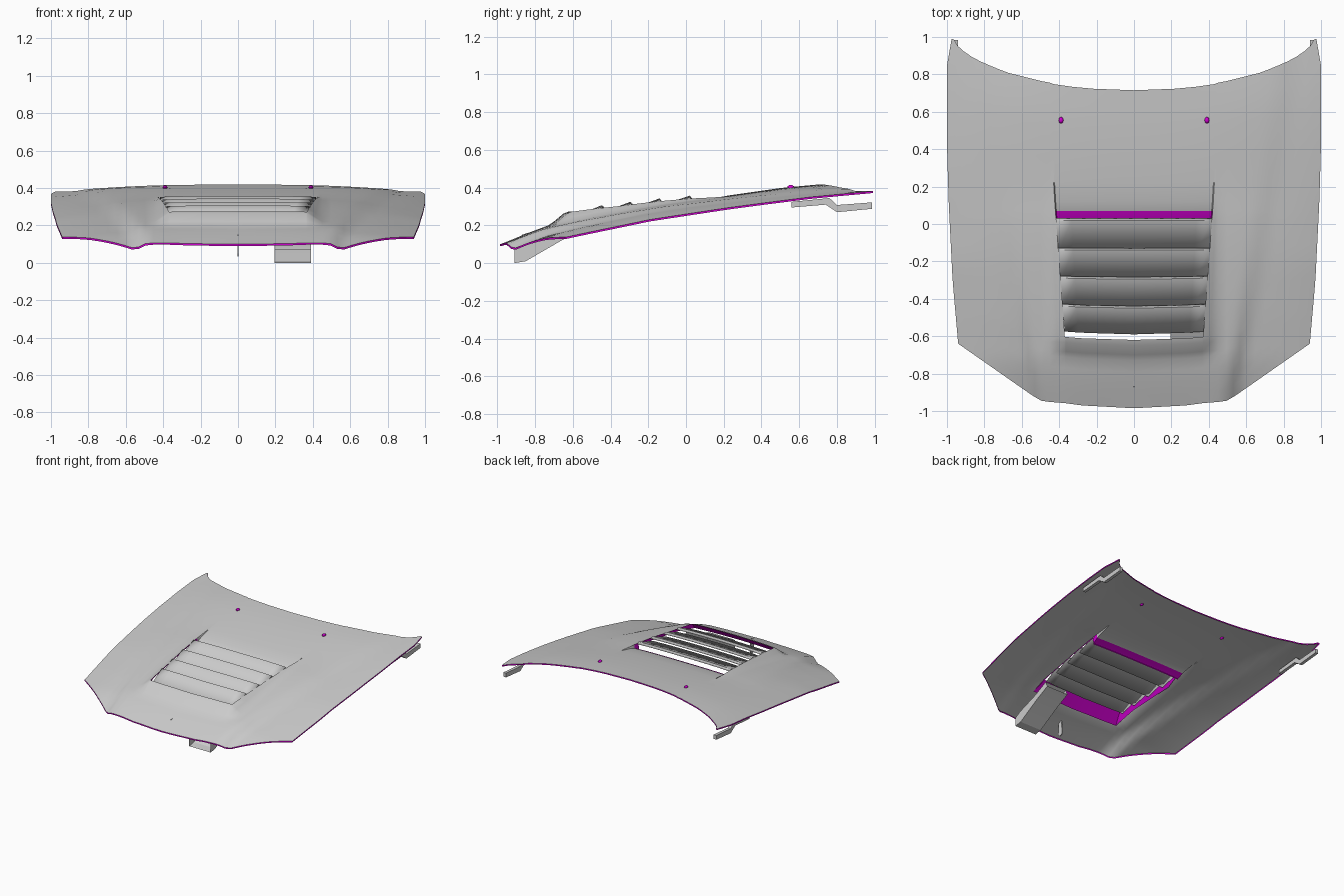
import bpy, bmesh
from mathutils import Vector

if "Cube" in bpy.data.objects:
    bpy.data.objects.remove(bpy.data.objects["Cube"])

magenta = bpy.data.materials.new("magenta")
magenta.diffuse_color = (0.65, 0.0, 0.65, 1)
magenta.use_nodes = True
magenta.node_tree.nodes["Principled BSDF"].inputs["Base Color"].default_value = magenta.diffuse_color
grey = bpy.data.materials.new("grey")
grey.diffuse_color = (0.6, 0.6, 0.6, 1)
grey.use_nodes = True
grey.node_tree.nodes["Principled BSDF"].inputs["Base Color"].default_value = grey.diffuse_color


def lerp(table, t):
    if t <= table[0][0]:
        return table[0][1]
    for (a, va), (b, vb) in zip(table, table[1:]):
        if t <= b:
            return va + (vb - va) * (t - a) / (b - a)
    return table[-1][1]


def clamp(t):
    return max(0.0, min(1.0, t))


def smooth(t):
    t = clamp(t)
    return t * t * (3 - 2 * t)


def finish(name, bm, mats=(), angle=0.6):
    me = bpy.data.meshes.new(name)
    bm.to_mesh(me)
    bm.free()
    ob = bpy.data.objects.new(name, me)
    bpy.context.collection.objects.link(ob)
    for m in mats:
        me.materials.append(m)
    bpy.ops.object.select_all(action='DESELECT')
    ob.select_set(True)
    bpy.context.view_layer.objects.active = ob
    bpy.ops.object.shade_smooth_by_angle(angle=angle)
    return ob


# Outline and height curves of the bonnet
FRONT = [(0, -.985), (.3, -.97), (.5, -.945), (.55, -.92), (1, -.64)]
REAR = [(0, .715), (.25, .725), (.48, .76), (.68, .81), (.85, .88), (.95, .94), (.985, .985), (1, .99)]
WIDTH = [(-.64, .94), (-.3, .97), (.1, .99), (.4, 1), (.85, 1), (.99, .975)]
CENTRE = [(-.98, .10), (-.85, .155), (-.73, .20), (-.5, .25), (-.2, .305), (0, .335),
          (.2, .355), (.5, .398), (.71, .418), (1, .422)]
EDGE = [(-.95, .055), (-.6, .135), (-.2, .225), (.2, .29), (.6, .345), (.97, .38)]
BUMP = [(-.73, 0), (-.70, .014), (-.65, .045), (-.62, .05), (-.4, .033), (0, .012), (.22, 0)]
SINK = [(.02, .05), (.07, .028), (.12, .014), (.22, 0)]


def base_z(x, y):
    ax = min(abs(x), 1)
    ze, zc = lerp(EDGE, y), lerp(CENTRE, y)
    z = ze + (zc - ze) * (1 - ax ** 3)
    crease = .53 + .18 * (y + .93)
    depth = .008 + .035 * clamp((.4 - y) / 1.3) ** 2
    return z - depth * smooth((ax - crease + .05) / .08) * clamp((1 - ax) / (1 - crease))


def place(xn, y0):
    """Grid coordinates to x, y on the bonnet."""
    a = abs(xn)
    y = y0 + (lerp(FRONT, a) + .985) * clamp((-.1 - y0) / .88) \
           + (lerp(REAR, a) - .715) * clamp((y0 - .2) / .51)
    s = 1 + .075 * max(-1, min(1, (y0 + .2) / .4))
    if a <= .4:
        x = a * s
    elif a < .45:
        x = .4 * s + (.45 - .4 * s) * (a - .4) / .05
    else:
        x = a - (a - .45) / .55 * (1 - lerp(WIDTH, y))
    return (x if xn >= 0 else -x), y


# Bonnet skin with scoop opening
half = [.1, .2, .3, .36, .395, .4, .425, .45, .5, .54, .58, .62, .67, .72, .77, .82, .87, .92, .96, .985, 1]
cols = [-c for c in reversed(half)] + [0] + half
rows = [-.985, -.92, -.85, -.79, -.73, -.70, -.65, -.62, -.5, -.38, -.25, -.12, .02, .07, .12, .22,
        .35, .5, .62, .715]
bm = bmesh.new()
grid = []
for y0 in rows:
    line = []
    for c in cols:
        x, y = place(c, y0)
        z = base_z(x, y) + lerp(BUMP, y0) * smooth((.45 - abs(c)) / .05)
        if abs(c) < .4 and y0 > 0:
            z -= lerp(SINK, y0)
        line.append(bm.verts.new((x, y, z)))
    grid.append(line)
for j in range(len(rows) - 1):
    for i in range(len(cols) - 1):
        inside = abs(cols[i] + cols[i + 1]) / 2 < .4
        if inside and -.62 <= rows[j] < .02:
            continue
        f = bm.faces.new((grid[j][i], grid[j][i + 1], grid[j + 1][i + 1], grid[j + 1][i]))
        f.material_index = 1 if inside and .02 <= rows[j] < .07 else 0
for v in [v for v in bm.verts if not v.link_faces]:
    bm.verts.remove(v)

# Turned-down rims: short outside, deep inside the scoop
edges = [e for e in bm.edges if e.is_boundary]


def in_scoop(co):
    return abs(co.x) < .44 and -.64 < co.y < .05


for inner in (False, True):
    sel = [e for e in edges if in_scoop((e.verts[0].co + e.verts[1].co) / 2) == inner]
    ext = bmesh.ops.extrude_edge_only(bm, edges=sel)['geom']
    for g in ext:
        if isinstance(g, bmesh.types.BMFace):
            g.material_index = 1
        elif isinstance(g, bmesh.types.BMVert):
            co = g.co
            if not inner:
                co.z -= .01
            elif co.y < -.57:
                co += Vector((.03 if co.x > .36 else -.03 if co.x < -.36 else 0, -.085, -.075))
            elif co.y < 0:
                co += Vector((.03 if co.x > 0 else -.03, 0, -.04))
            else:
                co.z -= .008
finish("bonnet_skin", bm, (grey, magenta))

# Louvre slats
for n, (yf, yr) in enumerate([(-.59, -.45), (-.46, -.295), (-.31, -.14), (-.155, .02)]):
    bm = bmesh.new()
    prev = None
    for y0, dz in ((yf, -.032), (yr, .010), (yr + .012, -.006)):
        line = []
        for k in range(11):
            x, y = place(.4 * (k - 5) / 5, y0)
            line.append(bm.verts.new((x, y, base_z(x, y) + lerp(BUMP, y0) + dz)))
        if prev:
            for k in range(10):
                bm.faces.new((prev[k], prev[k + 1], line[k + 1], line[k]))
        prev = line
    ob = finish(f"louvre_slat_{n + 1}", bm)
    mod = ob.modifiers.new("thickness", 'SOLIDIFY')
    mod.thickness = .006

# Air duct, open at both ends
bm = bmesh.new()
prev = None
for yb, zb, yt, zt in ((-.91, 0, -.91, .07), (-.85, .01, -.86, .10), (-.66, .12, -.68, .165), (-.54, .18, -.56, .225)):
    ring = [bm.verts.new(p) for p in ((.195, yb, zb), (.39, yb, zb), (.39, yt, zt), (.195, yt, zt))]
    if prev:
        for k in range(4):
            bm.faces.new((prev[k], prev[(k + 1) % 4], ring[(k + 1) % 4], ring[k]))
    prev = ring
bmesh.ops.recalc_face_normals(bm, faces=bm.faces)
finish("air_duct", bm, angle=.3)


def plate(name, profile, x0, x1):
    """Side profile (y, z) extruded along x."""
    bm = bmesh.new()
    f = bm.faces.new([bm.verts.new((x0, y, z)) for y, z in profile])
    ext = bmesh.ops.extrude_face_region(bm, geom=[f])['geom']
    for g in ext:
        if isinstance(g, bmesh.types.BMVert):
            g.co.x = x1
    bmesh.ops.recalc_face_normals(bm, faces=bm.faces)
    return finish(name, bm, angle=.3)


# Hinges, washer nozzles and latch
HINGE = [(.56, .295), (.74, .31), (.80, .27), (.985, .288), (.985, .322), (.80, .308), (.76, .345), (.56, .325)]
for side, s in (("left", -1), ("right", 1)):
    plate(f"hinge_{side}", HINGE, s * .94, s * .965)
    bm = bmesh.new()
    bmesh.ops.create_uvsphere(bm, u_segments=8, v_segments=6, radius=.013)
    for v in bm.verts:
        v.co.y *= 1.4
        v.co += Vector((s * .39, .555, base_z(.39, .555) + .002))
    finish(f"washer_nozzle_{side}", bm, (magenta,))
plate("latch", [(-.87, .15), (-.875, .05), (-.86, .035), (-.835, .04), (-.83, .06), (-.84, .16)], -.004, .004)
